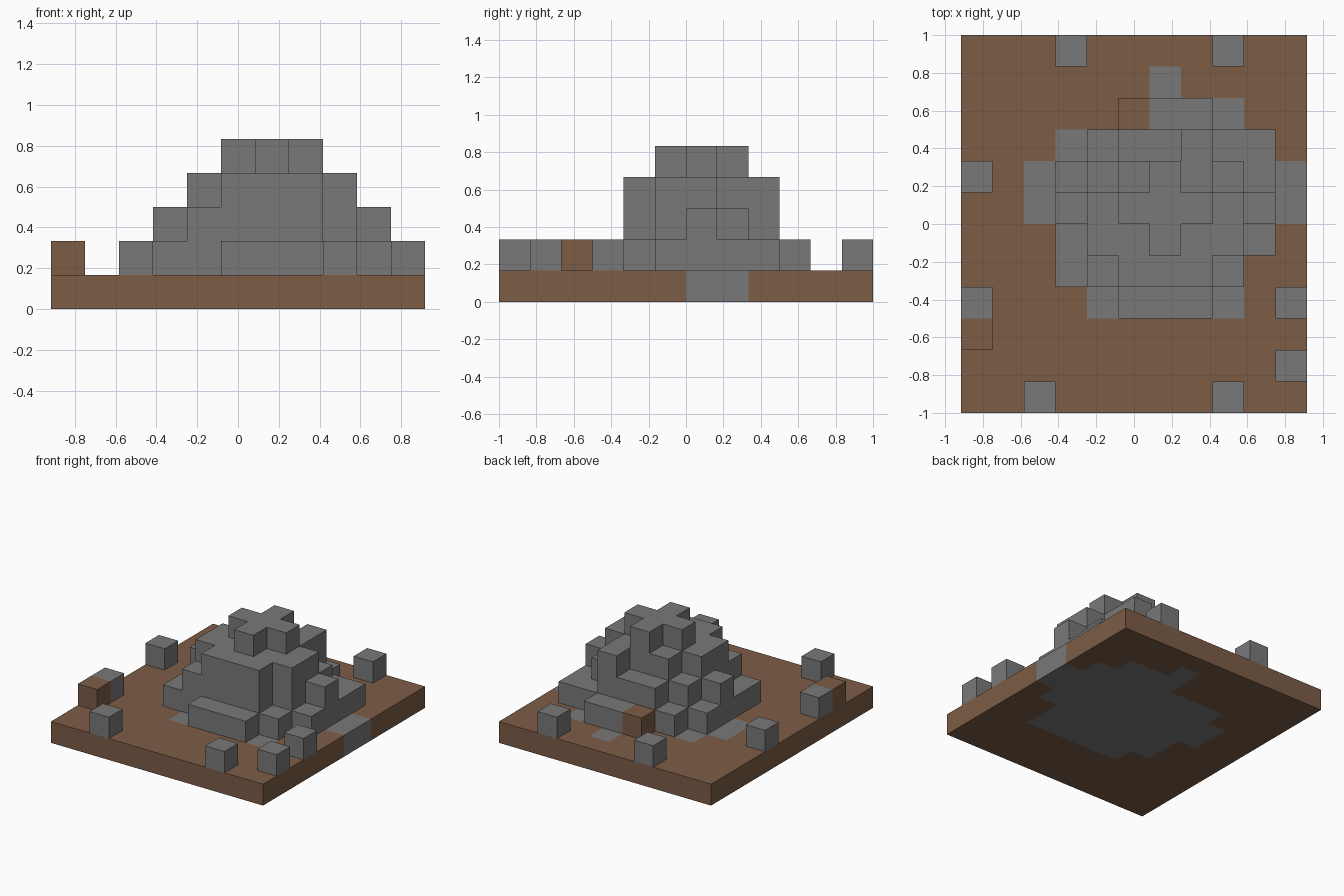
import bpy, bmesh
from mathutils import Vector

cube = bpy.data.objects.get("Cube")
if cube:
    bpy.data.objects.remove(cube, do_unlink=True)

UNIT = 1 / 6            # edge length of one block
COLS, ROWS = 11, 12


def make_material(name, rgb):
    mat = bpy.data.materials.new(name)
    mat.use_nodes = True
    mat.diffuse_color = (*rgb, 1)
    mat.node_tree.nodes["Principled BSDF"].inputs["Base Color"].default_value = (*rgb, 1)
    return mat


DIRT = make_material("dirt_brown", (0.202, 0.109, 0.061))
STONE = make_material("stone_grey", (0.19, 0.19, 0.19))


def tier(level, spans):
    """Cells of one layer; spans maps each row to its first and last column."""
    return {(c, r, level) for r, (a, b) in spans.items() for c in range(a, b + 1)}


def block_object(name, cells, stone_cells):
    """Join unit blocks into one clean shell, keeping outer faces only."""
    bm = bmesh.new()
    origin = Vector((COLS / 2, ROWS / 2, 0))
    for cell in sorted(cells):
        for axis in range(3):
            for side in (0, 1):
                near = list(cell)
                near[axis] += 2 * side - 1
                if tuple(near) in cells:
                    continue
                corners = []
                for u, v in ((0, 0), (1, 0), (1, 1), (0, 1)):
                    p = Vector(cell)
                    p[axis] += side
                    p[(axis + 1) % 3] += u
                    p[(axis + 2) % 3] += v
                    corners.append(bm.verts.new((p - origin) * UNIT))
                if side == 0:
                    corners.reverse()
                face = bm.faces.new(corners)
                face.material_index = int(cell in stone_cells)
    bmesh.ops.remove_doubles(bm, verts=bm.verts, dist=UNIT / 100)
    bmesh.ops.dissolve_limit(bm, angle_limit=0.01, verts=bm.verts,
                             edges=bm.edges, delimit={'MATERIAL'})
    mesh = bpy.data.meshes.new(name)
    bm.to_mesh(mesh)
    bm.free()
    mesh.materials.append(DIRT)
    mesh.materials.append(STONE)
    obj = bpy.data.objects.new(name, mesh)
    bpy.context.collection.objects.link(obj)
    return obj


# Ground slab with the stone outcrop showing through the dirt
ground = tier(0, {r: (0, COLS - 1) for r in range(ROWS)})
outcrop = tier(0, {3: (4, 8), 4: (3, 8), 5: (3, 9), 6: (2, 10), 7: (2, 10),
                   8: (3, 9), 9: (6, 8), 10: (6, 6)})
block_object("ground_slab", ground, outcrop)

# Stepped stone mound: four shrinking tiers ending in a cross
mound = (
    tier(1, {3: (5, 7), 4: (3, 8), 5: (3, 9), 6: (3, 9), 7: (3, 9), 8: (4, 9), 9: (6, 7)})
    | tier(2, {4: (4, 7), 5: (4, 8), 6: (3, 9), 7: (4, 8), 8: (5, 7)})
    | tier(3, {4: (5, 7), 5: (4, 8), 6: (4, 8), 7: (5, 7), 8: (7, 7)})
    | tier(4, {5: (6, 6), 6: (5, 7), 7: (6, 6)})
)
block_object("stone_mound", mound, mound)

# Loose stones around the rim
for i, (c, r) in enumerate([(2, 0), (8, 0), (10, 1), (10, 3), (0, 3),
                            (0, 7), (3, 11), (8, 11)]):
    block_object(f"loose_stone_{i + 1}", {(c, r, 1)}, {(c, r, 1)})

# Clods of dirt
for i, (c, r) in enumerate([(0, 2), (5, 9)]):
    block_object(f"dirt_clod_{i + 1}", {(c, r, 1)}, set())
